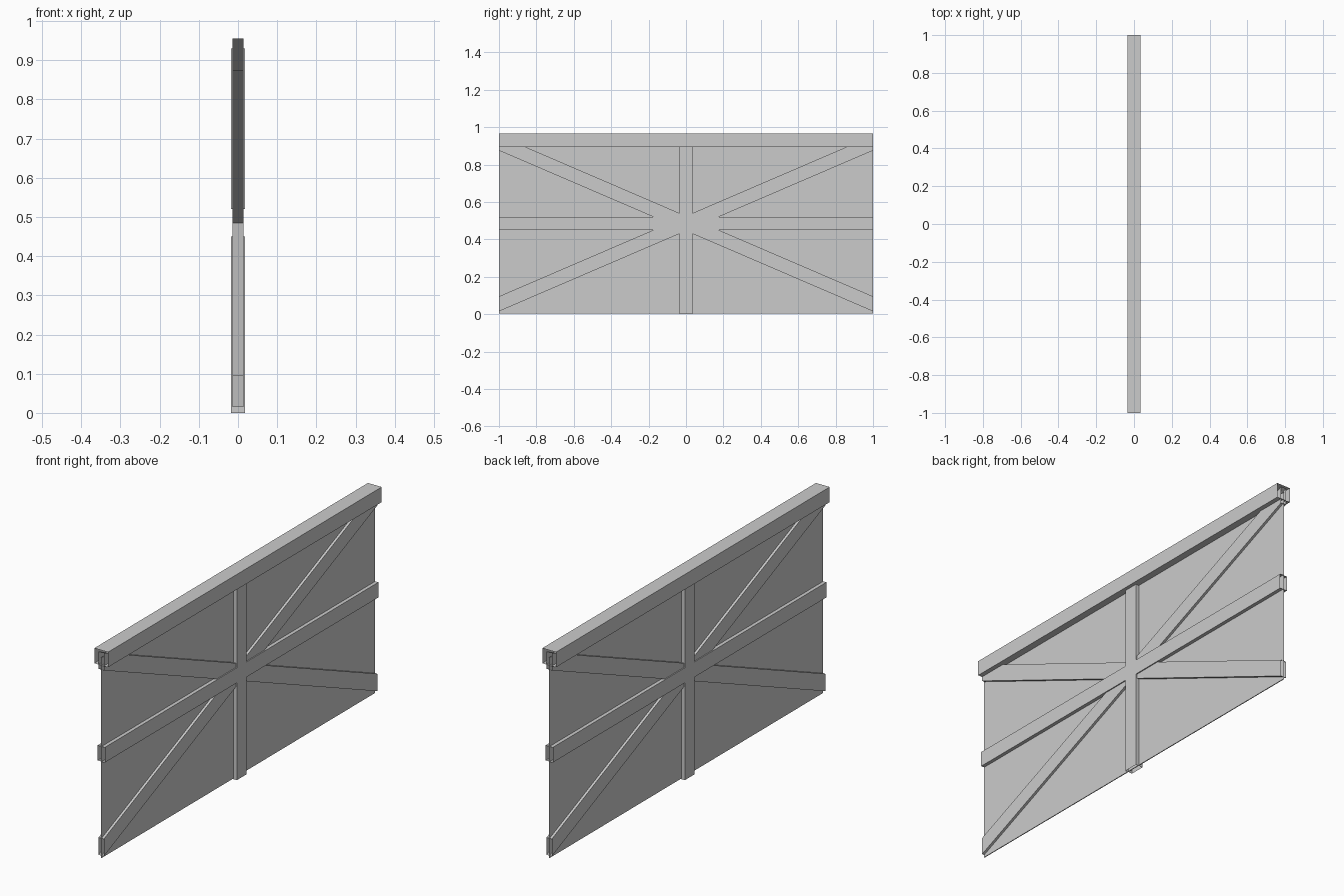
import bpy
import bmesh

cube = bpy.data.objects.get("Cube")
if cube:
    bpy.data.objects.remove(cube, do_unlink=True)

grey = bpy.data.materials.new("plain grey")
grey.use_nodes = True
colour = (0.6, 0.6, 0.6, 1)
grey.diffuse_color = colour
grey.node_tree.nodes["Principled BSDF"].inputs["Base Color"].default_value = colour

MID = 0.485      # height of the brace crossing
HALF = 0.035     # half width of the timbers
DEPTH = 0.0185   # half thickness of post and rail


def tube(name, start, end):
    """Open-ended timber joining two matching four-corner loops."""
    bm = bmesh.new()
    a = [bm.verts.new(p) for p in start]
    b = [bm.verts.new(p) for p in end]
    for i in range(4):
        j = (i + 1) % 4
        bm.faces.new((a[i], a[j], b[j], b[i]))
    bmesh.ops.recalc_face_normals(bm, faces=bm.faces)
    # Make sure the sides face outwards
    centre = sum((v.co for v in bm.verts), bm.verts[:][0].co * 0) / 8
    for f in bm.faces:
        if f.normal.dot(f.calc_center_median() - centre) < 0:
            f.normal_flip()
    mesh = bpy.data.meshes.new(name)
    bm.to_mesh(mesh)
    bm.free()
    mesh.materials.append(grey)
    ob = bpy.data.objects.new(name, mesh)
    bpy.context.collection.objects.link(ob)
    return ob


def end_loop(y, z, half_x, half_z):
    return [(-half_x, y, z - half_z), (half_x, y, z - half_z),
            (half_x, y, z + half_z), (-half_x, y, z + half_z)]


def lengthwise(name, z0, z1, half_x, half_z):
    return tube(name, end_loop(-1, z0, half_x, half_z), end_loop(1, z1, half_x, half_z))


def upright(name, bottom, top):
    loop = [(-DEPTH, -HALF), (DEPTH, -HALF), (DEPTH, HALF), (-DEPTH, HALF)]
    return tube(name, [(x, y, bottom) for x, y in loop], [(x, y, top) for x, y in loop])


# Top beam, middle rail and the thin infill panel
lengthwise("top_beam", 0.93, 0.93, HALF, HALF)
lengthwise("middle_rail", MID, MID, DEPTH, HALF)
lengthwise("infill_panel", 0.467, 0.467, 0.002, 0.463)

# Centre post, interrupted by the middle rail
upright("lower_post", 0, MID - HALF)
upright("upper_post", MID + HALF, 0.93)

# Crossed diagonal braces
for name, rise in (("rising_brace", 0.43), ("falling_brace", -0.43)):
    lengthwise(name, MID - rise, MID + rise, 0.0135, 0.04)
